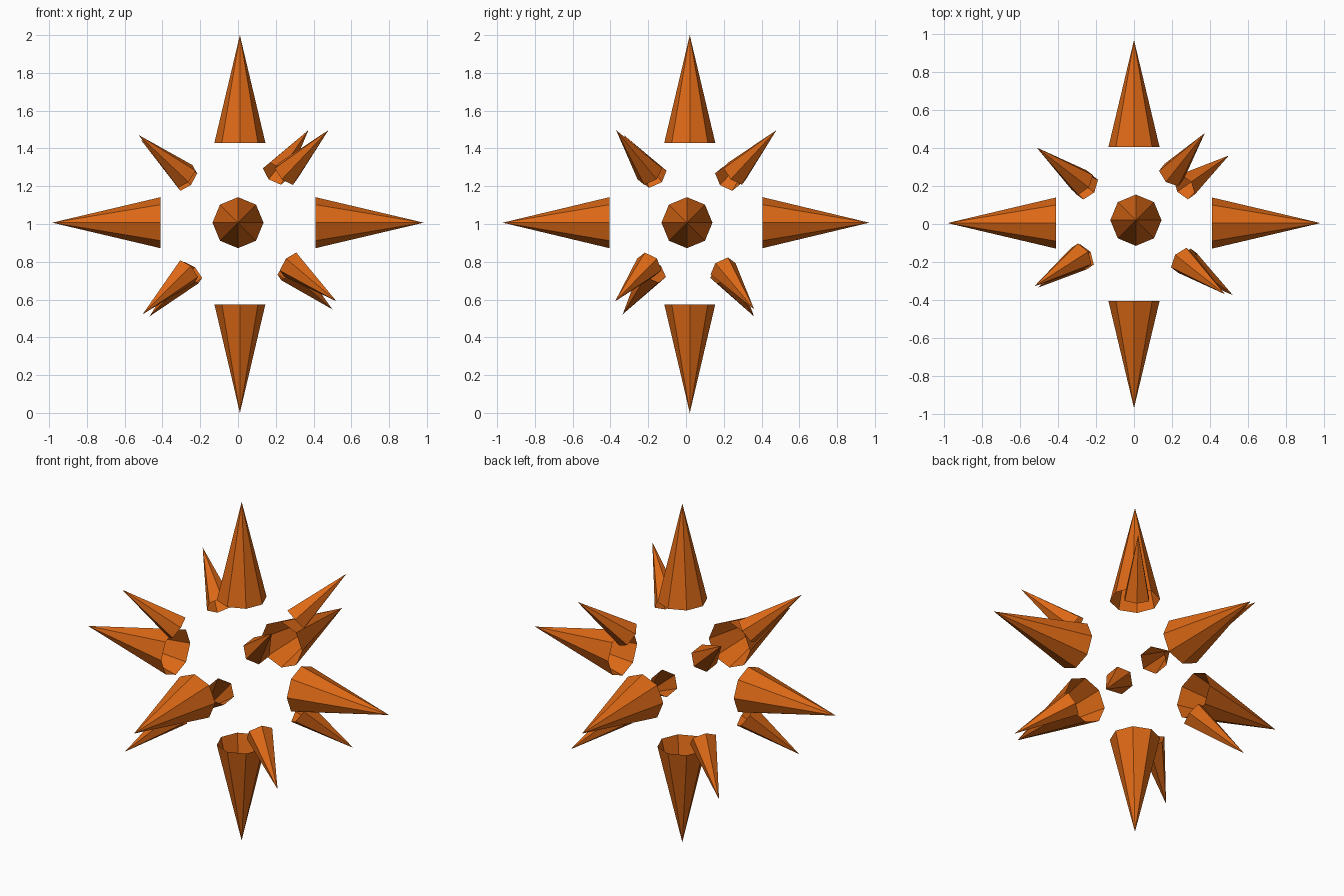
import bpy, bmesh
from mathutils import Vector, Matrix

if "Cube" in bpy.data.objects:
    bpy.data.objects.remove(bpy.data.objects["Cube"])

mat = bpy.data.materials.new("burnt orange")
mat.diffuse_color = (0.72, 0.14, 0.008, 1)
mat.use_nodes = True
mat.node_tree.nodes["Principled BSDF"].inputs["Base Color"].default_value = mat.diffuse_color


def spike(name, base, tip, radius, sides, turn=0.0):
    """Hollow open-based cone from base centre to tip."""
    base, tip = Vector(base), Vector(tip)
    axis = tip - base
    bm = bmesh.new()
    bmesh.ops.create_cone(bm, cap_ends=False, segments=sides, radius1=radius,
                          radius2=0, depth=axis.length)
    bmesh.ops.remove_doubles(bm, verts=bm.verts, dist=1e-5)
    rot = axis.to_track_quat('Z', 'Y').to_matrix().to_4x4()
    bm.transform(Matrix.Translation((base + tip) / 2) @ rot @ Matrix.Rotation(turn, 4, 'Z'))
    me = bpy.data.meshes.new(name)
    bm.to_mesh(me)
    bm.free()
    me.materials.append(mat)
    bpy.context.collection.objects.link(bpy.data.objects.new(name, me))


# Six large spikes along the axes
R = 0.135
spike("top_spike", (0.01, 0.02, 1.43), (0.01, 0.02, 2.0), R, 8)
spike("bottom_spike", (0.01, 0.02, 0.575), (0.01, 0.02, 0.0), R, 8)
for s, side in ((-1, "left"), (1, "right")):
    spike(side + "_spike", (0.41 * s, 0.005, 1.007), (0.983 * s, 0.005, 1.007), R, 8)
for s, side in ((-1, "front"), (1, "back")):
    spike(side + "_spike", (0, 0.405 * s, 1.007), (0, 0.97 * s, 1.007), R, 8)

# Eight small spikes toward the slightly uneven diagonals
centre = Vector((0, 0.01, 1.005))
tips = [(0.373, 0.479, 1.497), (0.479, -0.37, 1.497), (0.521, -0.375, 0.591),
        (0.50, 0.361, 0.548), (-0.505, -0.335, 0.522), (-0.468, 0.36, 0.511),
        (-0.513, 0.403, 1.444), (-0.526, -0.329, 1.471)]
for i, t in enumerate(tips):
    spike(f"diagonal_spike_{i + 1}", centre.lerp(Vector(t), 0.53), t, 0.075, 6)
